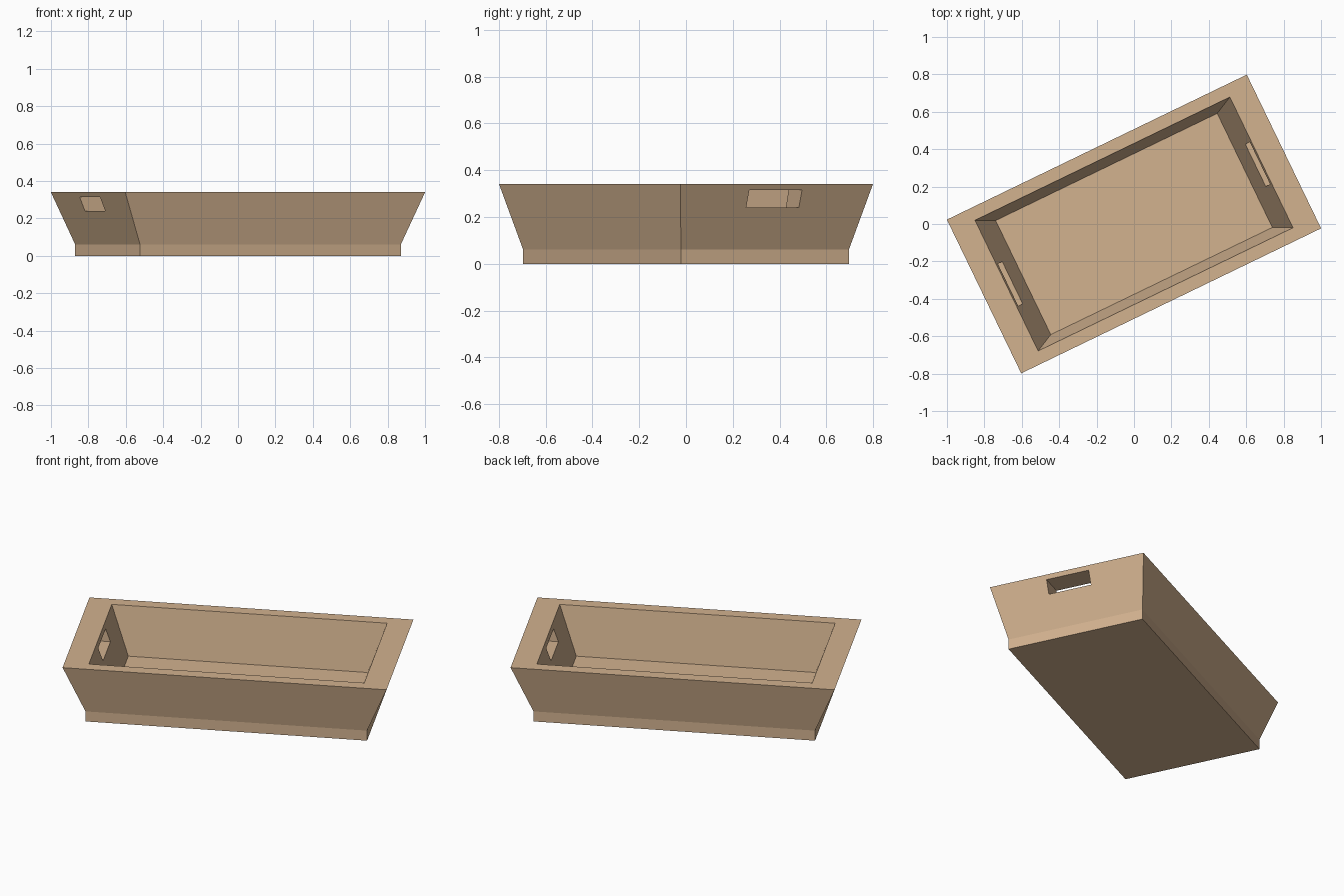
import bpy
import bmesh
import math

ANGLE = math.radians(25.8)
HEIGHT, FLOOR = 0.34, 0.06
RIM, FOOT = (1.781, 0.913), (1.548, 0.797)
INNER = 0.85                      # opening relative to the outside

cube = bpy.data.objects.get("Cube")
if cube:
    bpy.data.objects.remove(cube, do_unlink=True)

wood = bpy.data.materials.new("light wood")
wood.use_nodes = True
colour = (0.645, 0.445, 0.275, 1)
wood.diffuse_color = colour
wood.node_tree.nodes["Principled BSDF"].inputs["Base Color"].default_value = colour


def ring(bm, size, z, scale=1.0):
    x, y = (s * scale / 2 for s in size)
    return [bm.verts.new((sx * x, sy * y, z))
            for sx, sy in ((-1, -1), (1, -1), (1, 1), (-1, 1))]


def nested_rings(name, sections):
    """Skin a stack of rectangles, capping the first and last."""
    bm = bmesh.new()
    rings = [ring(bm, *s) for s in sections]
    bm.faces.new(rings[0])
    bm.faces.new(rings[-1])
    for a, b in zip(rings, rings[1:]):
        for i in range(4):
            j = (i + 1) % 4
            bm.faces.new((a[i], a[j], b[j], b[i]))
    bmesh.ops.recalc_face_normals(bm, faces=bm.faces)
    mesh = bpy.data.meshes.new(name)
    bm.to_mesh(mesh)
    bm.free()
    mesh.materials.append(wood)
    obj = bpy.data.objects.new(name, mesh)
    bpy.context.collection.objects.link(obj)
    obj.rotation_euler.z = ANGLE
    return obj


# Tray: upright foot, flared walls, flat rim, sloping inside and floor
tray = nested_rings("tray", [
    (FOOT, 0), (FOOT, FLOOR), (RIM, HEIGHT),
    (RIM, HEIGHT, INNER), (FOOT, FLOOR, INNER)])

# Handle slots: one long bar cuts through both end walls
cutter = nested_rings("handle_cutter", [((2.4, 0.25), 0.24), ((2.4, 0.25), 0.315)])
cutter.hide_render = True
cut = tray.modifiers.new("handle slots", "BOOLEAN")
cut.operation = "DIFFERENCE"
cut.solver = "EXACT"
cut.object = cutter
bpy.context.view_layer.objects.active = tray
bpy.ops.object.modifier_apply(modifier=cut.name)
bpy.data.objects.remove(cutter, do_unlink=True)
